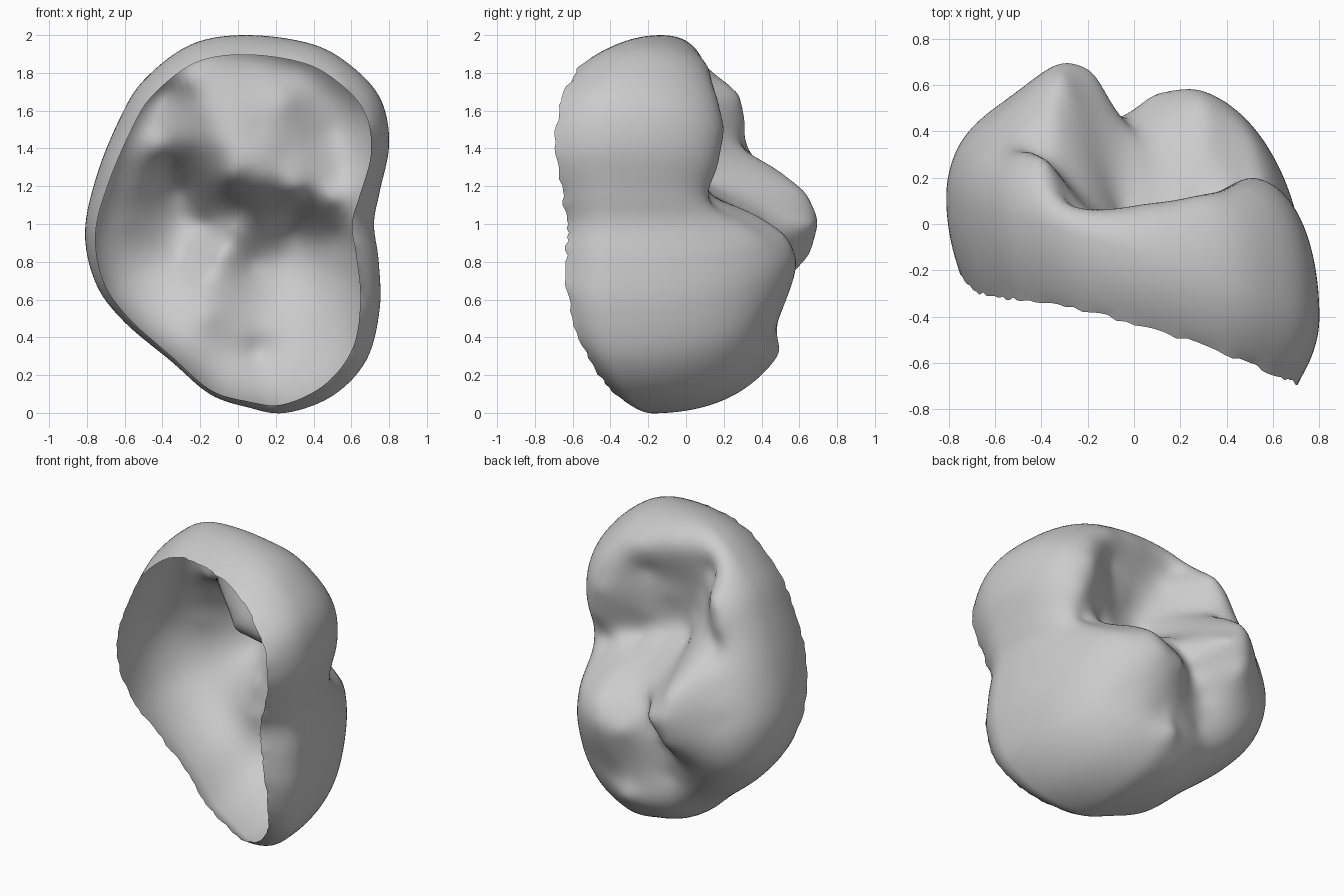
import bpy, bmesh, math, random
from mathutils import Vector

if "Cube" in bpy.data.objects:
    bpy.data.objects.remove(bpy.data.objects["Cube"])

random.seed(4)
CENTRE = Vector((0.0, 1.0))
STEPS = 7      # subdivisions per outline span
WALL, CROWN = 10, 52

# Widest outline of the shell, (x, z), anticlockwise
OUTLINE = [(.80, 1.42), (.76, 1.65), (.62, 1.82), (.4, 1.95), (.05, 2.0), (-.25, 1.95),
           (-.5, 1.76), (-.63, 1.55), (-.75, 1.25), (-.81, .95), (-.75, .68), (-.6, .48),
           (-.35, .27), (-.15, .1), (.05, .03), (.25, 0), (.5, .09), (.68, .28),
           (.75, .55), (.745, .8), (.72, 1.0), (.75, 1.17)]

# Raised lobes and ridges of the back surface, (x, z, y)
LOBES = [(-.3, 1.04, .69), (-.3, 1.18, .61), (-.45, 1.0, .61), (-.6, 1.0, .48),
         (-.55, 1.2, .44), (-.3, .83, .64), (-.42, .65, .50), (-.17, 1.0, .64),
         (.25, .82, .58), (.08, .8, .55), (.45, .82, .48), (.2, .6, .53), (.45, .5, .41),
         (.3, .95, .51), (.52, .95, .34), (.1, .32, .49), (.2, .2, .38), (-.35, 1.3, .46),
         (-.45, 1.52, .31), (-.38, 1.7, .26), (-.43, 1.4, .31),
         (.5, 1.5, .20), (.55, 1.3, .16), (.5, 1.68, .15), (.3, 1.84, .11), (.05, 1.88, .08)]

# Creases and hollows between them
GROOVES = [(-.05, 1.25, .06), (.12, 1.22, .05), (.3, 1.18, .08), (.5, 1.12, .13),
           (-.12, 1.42, .04), (-.19, 1.6, .06), (-.27, 1.76, .08), (-.27, 1.42, .20),
           (.1, 1.5, .02), (.25, 1.35, .05), (.25, 1.65, .07),
           (0, 1.07, .36), (-.02, .97, .43), (-.1, .84, .46), (-.18, .7, .45),
           (-.17, .5, .41), (.05, .41, .47), (.18, .43, .475), (.3, 1.06, .34)]


def closed_spline(points, steps):
    """Catmull-Rom samples round a closed outline."""
    p = [Vector(q) for q in points]
    n, out = len(p), []
    for i in range(n):
        a, b, c, d = p[i - 1], p[i], p[(i + 1) % n], p[(i + 2) % n]
        for k in range(steps):
            t = k / steps
            out.append(.5 * (2 * b + (c - a) * t + (2 * a - 5 * b + 4 * c - d) * t * t
                             + (3 * b - a - 3 * c + d) * t ** 3))
    return out


def side(e, x, z):
    """How far an edge point lies towards a direction, 0 to 1."""
    return max(0, (e - CENTRE).normalized().dot(Vector((x, z)).normalized())) ** 1.5


def waist_y(e):
    return -.17 - .31 * e.x + .09 * side(e, -.45, -.89) + .05 * side(e, 0, 1)


def rim_y(e):
    return (-.43 - .25 * e.x - .11 * e.x ** 2 + .27 * side(e, -.45, -.89)
            + .05 * side(e, .8, -.6))


def rim_inset(e):
    base = max(.01, .06 + .03 * e.x + .04 * (e.y - 1))
    return base + .055 * side(e, .85, -.5) ** 2 + .025 * side(e, -1, .3)


def falloff(rho, e):
    return math.sqrt(max(0, 1 - rho ** (4 - 1.1 * e.x)))


def solve(a, b):
    """Gaussian elimination with pivoting."""
    n = len(b)
    m = [row + [v] for row, v in zip(a, b)]
    for i in range(n):
        j = max(range(i, n), key=lambda r: abs(m[r][i]))
        m[i], m[j] = m[j], m[i]
        for r in range(i + 1, n):
            k = m[r][i] / m[i][i]
            if k:
                m[r] = [u - k * v for u, v in zip(m[r], m[i])]
    x = [0] * n
    for i in reversed(range(n)):
        x[i] = (m[i][n] - sum(m[i][j] * x[j] for j in range(i + 1, n))) / m[i][i]
    return x


def kernel(ax, az, bx, bz):
    return math.sqrt((ax - bx) ** 2 + (az - bz) ** 2 + .04 ** 2)


edge = closed_spline(OUTLINE, STEPS)
N = len(edge)

# Fit a smooth height field through the lobes and grooves
controls, targets = LOBES + GROOVES, []
for x, z, y in controls:
    d = Vector((x, z)) - CENTRE
    e = max(edge, key=lambda q: (q - CENTRE).normalized().dot(d.normalized()))
    f = falloff(d.length / (e - CENTRE).length, e)
    targets.append(waist_y(e) + (y - waist_y(e)) / f)
mean = sum(targets) / len(targets)
weights = solve([[kernel(a[0], a[1], b[0], b[1]) for b in controls] for a in controls],
                [t - mean for t in targets])


def height(x, z):
    return mean + sum(w * kernel(x, z, c[0], c[1]) for w, c in zip(weights, controls))


bm = bmesh.new()
rings = []

# Side wall from the ragged open rim to the waist
for i in range(WALL):
    t = i / WALL
    ring = []
    for e in edge:
        p = e - (e - CENTRE).normalized() * rim_inset(e) * (1 - t) ** 2
        rim = rim_y(e) + (random.uniform(-.01, .01) if i == 0 else 0)
        ring.append(bm.verts.new((p.x, rim + (waist_y(e) - rim) * t, p.y)))
    rings.append(ring)

# Lobed back surface from the waist to the middle
for i in range(CROWN):
    rho = math.cos(i / CROWN * math.pi / 2)
    ring = []
    for e in edge:
        p = CENTRE + (e - CENTRE) * rho
        w = waist_y(e)
        ring.append(bm.verts.new((p.x, w + (height(p.x, p.y) - w) * falloff(rho, e), p.y)))
    rings.append(ring)

for a, b in zip(rings, rings[1:]):
    for j in range(N):
        k = (j + 1) % N
        bm.faces.new((a[j], b[j], b[k], a[k]))
tip = bm.verts.new((CENTRE.x, height(*CENTRE), CENTRE.y))
for j in range(N):
    bm.faces.new((rings[-1][j], tip, rings[-1][(j + 1) % N]))

bmesh.ops.recalc_face_normals(bm, faces=bm.faces)
tip.normal_update()
if tip.normal.y < 0:
    bmesh.ops.reverse_faces(bm, faces=bm.faces)
for f in bm.faces:
    f.smooth = True

mesh = bpy.data.meshes.new("crown_shell")
bm.to_mesh(mesh)
bm.free()
shell = bpy.data.objects.new("crown_shell", mesh)
bpy.context.collection.objects.link(shell)
